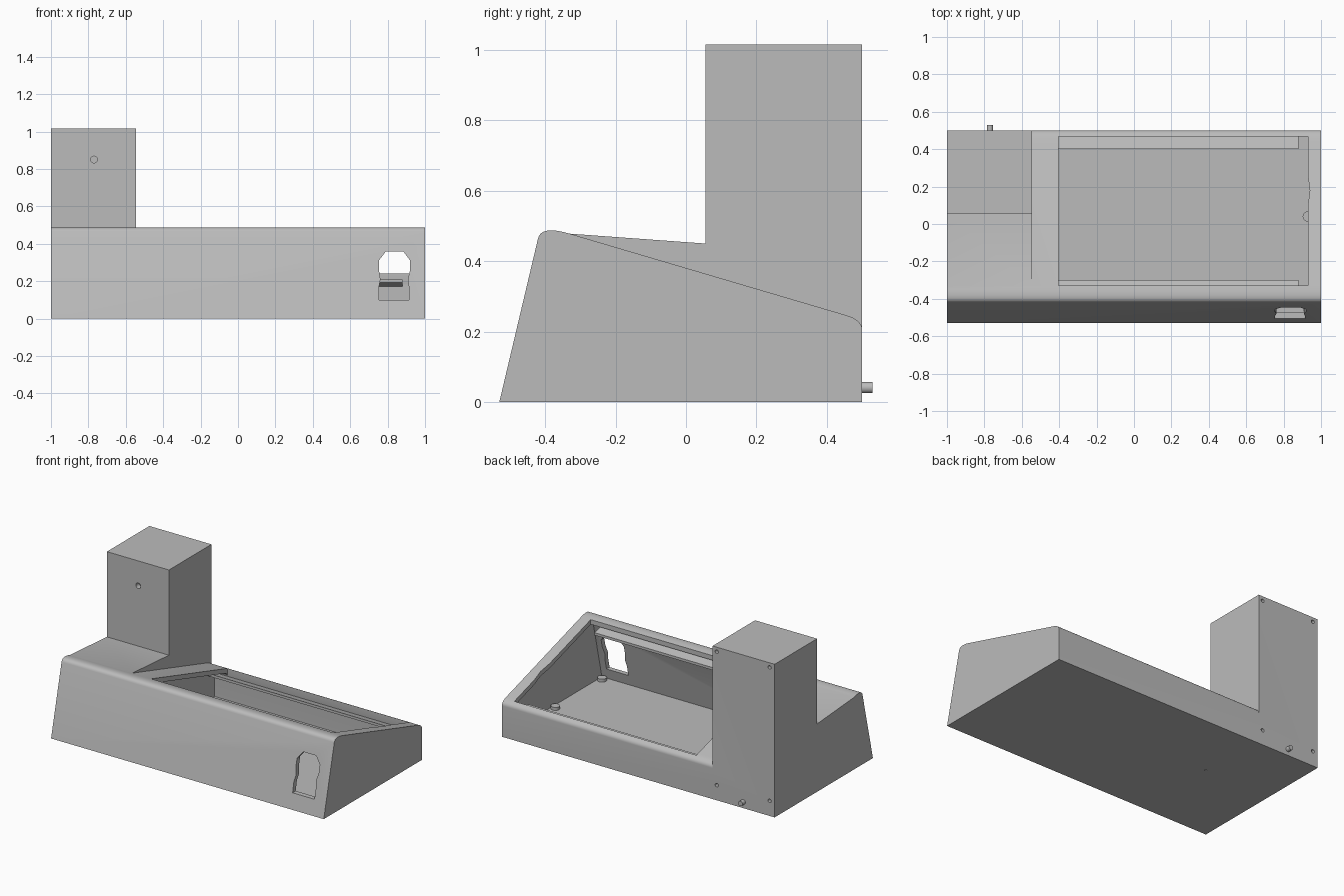
import bpy, bmesh, math
from mathutils import Vector

if "Cube" in bpy.data.objects:
    bpy.data.objects.remove(bpy.data.objects["Cube"], do_unlink=True)

GREY = (0.5, 0.5, 0.5, 1)
plastic = bpy.data.materials.new("light_grey_plastic")
plastic.use_nodes = True
plastic.diffuse_color = GREY
plastic.node_tree.nodes["Principled BSDF"].inputs["Base Color"].default_value = GREY


def prism(name, points, axis, low, high):
    """Extrude a 2D outline along x, y or z between low and high."""
    def place(a, b, d):
        return {"x": (d, a, b), "y": (a, d, b), "z": (a, b, d)}[axis]
    bm = bmesh.new()
    face = bm.faces.new([bm.verts.new(place(a, b, low)) for a, b in points])
    moved = bmesh.ops.extrude_face_region(bm, geom=[face])["geom"]
    bmesh.ops.translate(bm, vec=Vector(place(0, 0, high - low)),
                        verts=[v for v in moved if isinstance(v, bmesh.types.BMVert)])
    bmesh.ops.recalc_face_normals(bm, faces=bm.faces)
    mesh = bpy.data.meshes.new(name)
    bm.to_mesh(mesh)
    bm.free()
    mesh.materials.append(plastic)
    obj = bpy.data.objects.new(name, mesh)
    bpy.context.collection.objects.link(obj)
    return obj


def disc(x, y, radius, sides=20):
    return [(x + radius * math.cos(i * math.tau / sides),
             y + radius * math.sin(i * math.tau / sides)) for i in range(sides)]


def fillet(start, corner, end, steps=8):
    s, c, e = Vector(start), Vector(corner), Vector(end)
    return [tuple(s * (1 - t) ** 2 + c * 2 * t * (1 - t) + e * t * t)
            for t in (i / steps for i in range(steps + 1))]


def combine(target, other, operation):
    """Apply a boolean and remove the helper."""
    mod = target.modifiers.new("boolean", "BOOLEAN")
    mod.operation, mod.solver, mod.object = operation, "EXACT", other
    bpy.context.view_layer.objects.active = target
    bpy.ops.object.modifier_apply(modifier=mod.name)
    bpy.data.objects.remove(other, do_unlink=True)


def smooth(obj):
    bpy.ops.object.select_all(action="DESELECT")
    obj.select_set(True)
    bpy.context.view_layer.objects.active = obj
    bpy.ops.object.shade_smooth_by_angle(angle=math.radians(25))


def slope(y):
    """Height of the sloping top surface."""
    return 0.478 - 0.295 * (y + 0.33)


# Console body: sloping desk section joined to the tower section
front_edge = [(-0.53, 0)] + fillet((-0.42, 0.465), (-0.411, 0.502), (-0.33, 0.478))
back_edge = fillet((0.455, slope(0.455)), (0.5, slope(0.5)), (0.5, 0.205))
body = prism("console_body", front_edge + back_edge + [(0.5, 0)], "x", -0.545, 1)
tower = prism("tower", front_edge + [(0.055, 0.45), (0.055, 1.015), (0.5, 1.015), (0.5, 0)],
              "x", -1, -0.545)
combine(body, tower, "UNION")
bm = bmesh.new()
bm.from_mesh(body.data)
bmesh.ops.dissolve_limit(bm, angle_limit=math.radians(0.5), verts=bm.verts, edges=bm.edges)
bm.to_mesh(body.data)
bm.free()

# Hollow interior below the sloping top
wall = 0.031
cavity = ([(-0.49, 0.03)]
          + fillet((-0.395, 0.435), (-0.385, 0.463), (-0.33, slope(-0.33) - wall))
          + fillet((0.44, slope(0.44) - wall), (0.47, slope(0.47) - wall), (0.47, 0.18))
          + [(0.47, 0.03)])
combine(body, prism("cavity_cutter", cavity, "x", -0.5, 0.96), "DIFFERENCE")

# Large opening in the sloping top, with a small bulge on one side
opening = [(-0.405, -0.33), (0.93, -0.33), (0.93, 0.1), (0.94, 0.18),
           (0.93, 0.26), (0.93, 0.469), (-0.405, 0.469)]
combine(body, prism("opening_cutter", opening, "z", 0.15, 0.7), "DIFFERENCE")

# Socket cutout in the front wall
socket = [(0.755, 0.1), (0.915, 0.1), (0.915, 0.16), (0.908, 0.21), (0.92, 0.26),
          (0.92, 0.31), (0.885, 0.358), (0.79, 0.358), (0.753, 0.31), (0.753, 0.26),
          (0.762, 0.21), (0.753, 0.165)]
combine(body, prism("socket_cutter", socket, "y", -0.7, -0.3), "DIFFERENCE")

# Small holes: tower front, tower back screws and underside
combine(body, prism("sensor_cutter", disc(-0.77, 0.85, 0.018), "y", 0.03, 0.09), "DIFFERENCE")
for x in (-0.963, -0.575):
    for z in (0.1, 0.985):
        combine(body, prism("screw_cutter", disc(x, z, 0.012, 12), "y", 0.47, 0.52), "DIFFERENCE")
combine(body, prism("base_cutter", disc(-0.51, 0.054, 0.007, 10), "z", -0.02, 0.02), "DIFFERENCE")
smooth(body)

# Sloping support ledges under the front and back of the opening
for name, y0, y1 in (("front_ledge", -0.41, -0.3), ("back_ledge", 0.4, 0.475)):
    outline = [(y, slope(y) - drop) for y, drop in
               ((y0, 0.07), (y1, 0.07), (y1, 0.053), (y0, 0.053))]
    prism(name, outline, "x", -0.502, 0.88)

# Mounting posts on the floor
for name, y in (("front_post", -0.45), ("middle_post", 0.04)):
    smooth(prism(name, disc(0.93, y, 0.028), "z", 0.02, 0.05))

# Cable peg at the lower back
smooth(prism("cable_peg", disc(-0.77, 0.041, 0.016), "y", 0.48, 0.53))
